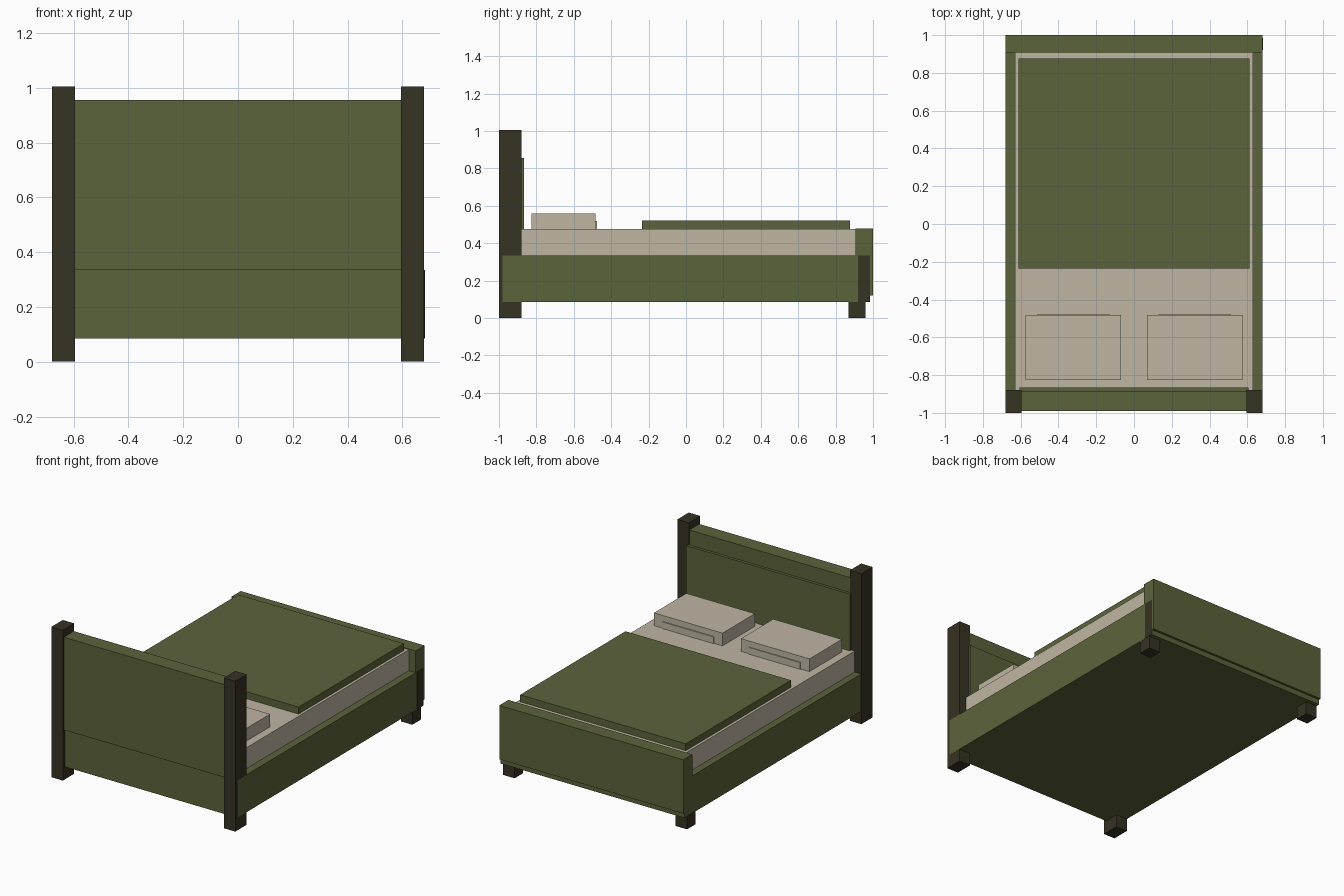
import bpy

if "Cube" in bpy.data.objects:
    bpy.data.objects.remove(bpy.data.objects["Cube"])


def material(name, rgb):
    m = bpy.data.materials.new(name)
    m.diffuse_color = (*rgb, 1.0)
    m.use_nodes = True
    m.node_tree.nodes["Principled BSDF"].inputs["Base Color"].default_value = m.diffuse_color
    return m


GREEN = material("olive_green", (0.105, 0.125, 0.044))
DARK = material("dark_wood", (0.037, 0.033, 0.017))
CREAM = material("cream_linen", (0.521, 0.468, 0.371))


def box(name, x, y, z, mat):
    """Axis-aligned box from (min, max) ranges."""
    bpy.ops.mesh.primitive_cube_add(size=1)
    ob = bpy.context.object
    ob.name = name
    for v in ob.data.vertices:
        v.co = [(r[0] + r[1]) / 2 + c * (r[1] - r[0])
                for c, r in zip(v.co, (x, y, z))]
    ob.data.materials.append(mat)
    return ob


def pair(name, x, y, z, mat):
    """Box on the right and its mirror on the left."""
    box(name + "_right", x, y, z, mat)
    box(name + "_left", (-x[1], -x[0]), y, z, mat)


# Bed base
box("base_frame", (-0.679, 0.681), (-0.98, 0.985), (0.085, 0.335), GREEN)

# Headboard with tall posts and a raised inner panel
pair("headboard_post", (0.595, 0.68), (-1.0, -0.88), (0.0, 1.005), DARK)
box("headboard", (-0.64, 0.64), (-0.99, -0.885), (0.335, 0.955), GREEN)
box("headboard_panel", (-0.605, 0.605), (-0.89, -0.866), (0.33, 0.855), GREEN)

# Footboard with short legs and a dark end plate
box("footboard", (-0.68, 0.68), (0.905, 1.0), (0.12, 0.48), GREEN)
pair("foot_leg", (0.595, 0.68), (0.87, 0.96), (0.0, 0.09), DARK)
box("foot_end_plate", (0.678, 0.682), (0.92, 0.985), (0.085, 0.335), DARK)

# Bedding
box("mattress", (-0.63, 0.63), (-0.88, 0.906), (0.32, 0.475), CREAM)
box("blanket", (-0.612, 0.612), (-0.235, 0.877), (0.47, 0.522), GREEN)
pair("pillow", (0.068, 0.575), (-0.825, -0.483), (0.47, 0.56), CREAM)
pair("pillow_flap", (0.13, 0.51), (-0.485, -0.477), (0.47, 0.52), CREAM)
